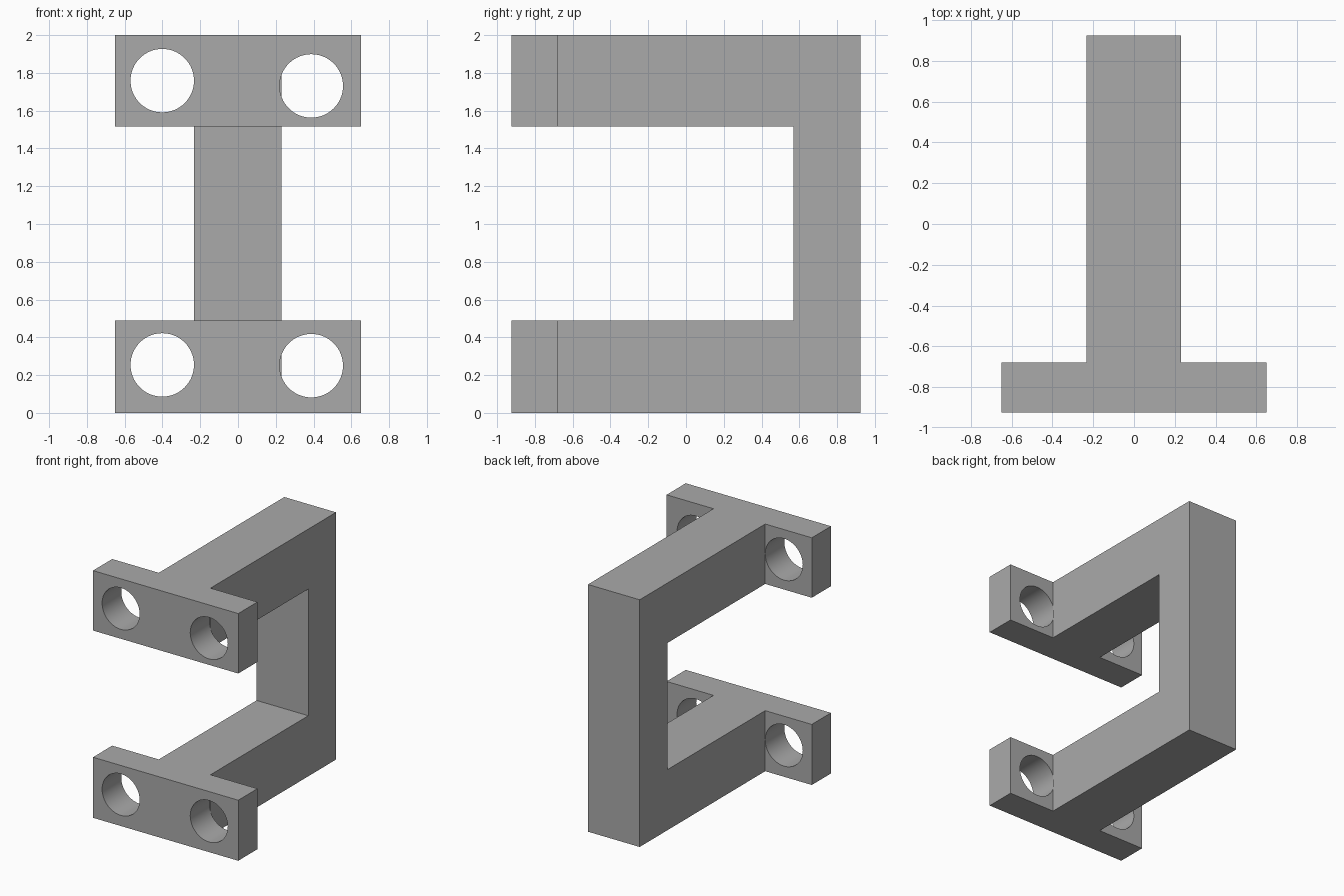
import bpy
import bmesh
import math
from mathutils import Matrix, Vector

cube = bpy.data.objects.get("Cube")
if cube:
    bpy.data.objects.remove(cube, do_unlink=True)

# Single grey finish
grey = bpy.data.materials.new("plain grey")
grey.use_nodes = True
COLOUR = (0.4, 0.4, 0.4, 1)
grey.diffuse_color = COLOUR
grey.node_tree.nodes["Principled BSDF"].inputs["Base Color"].default_value = COLOUR

FRONT, BACK, FLANGE_BACK = -0.925, 0.925, -0.68
RADIUS = 0.168


def make_object(name, bm):
    bmesh.ops.recalc_face_normals(bm, faces=bm.faces)
    mesh = bpy.data.meshes.new(name)
    bm.to_mesh(mesh)
    bm.free()
    mesh.materials.append(grey)
    obj = bpy.data.objects.new(name, mesh)
    bpy.context.collection.objects.link(obj)
    return obj


def box(name, low, high):
    low, high = Vector(low), Vector(high)
    bm = bmesh.new()
    bmesh.ops.create_cube(bm, size=1, matrix=Matrix.Translation((low + high) / 2)
                          @ Matrix.Diagonal((*(high - low), 1)))
    return make_object(name, bm)


def boolean(obj, other, operation):
    mod = obj.modifiers.new(other.name, "BOOLEAN")
    mod.operation, mod.solver, mod.object = operation, "EXACT", other
    bpy.context.view_layer.objects.active = obj
    bpy.ops.object.modifier_apply(modifier=mod.name)
    bpy.data.objects.remove(other, do_unlink=True)


# C-shaped bracket, a side profile extruded across x
profile = [(FLANGE_BACK, 0), (BACK, 0), (BACK, 2), (FLANGE_BACK, 2),
           (FLANGE_BACK, 1.515), (0.57, 1.515), (0.57, 0.49), (FLANGE_BACK, 0.49)]
bm = bmesh.new()
side = bm.faces.new([bm.verts.new((-0.233, y, z)) for y, z in profile])
extruded = bmesh.ops.extrude_face_region(bm, geom=[side])["geom"]
bmesh.ops.translate(bm, vec=(0.463, 0, 0),
                    verts=[v for v in extruded if isinstance(v, bmesh.types.BMVert)])
bracket = make_object("bracket", bm)

# Mounting flanges with two bolt holes each
flanges = [("lower_flange", 0, 0.49, [(-0.401, 0.254), (0.388, 0.25)]),
           ("upper_flange", 1.515, 2, [(-0.401, 1.759), (0.388, 1.731)])]
for name, bottom, top, holes in flanges:
    flange = box(name, (-0.65, FRONT, bottom), (0.65, FLANGE_BACK, top))
    for x, z in holes:
        bm = bmesh.new()
        bmesh.ops.create_cone(bm, cap_ends=True, segments=64, radius1=RADIUS,
                              radius2=RADIUS, depth=0.5,
                              matrix=Matrix.Translation((x, -0.8, z))
                              @ Matrix.Rotation(math.pi / 2, 4, "X"))
        boolean(flange, make_object("hole_cutter", bm), "DIFFERENCE")
    boolean(bracket, flange, "UNION")

# Smooth hole walls, sharp box edges
bpy.ops.object.select_all(action="DESELECT")
bracket.select_set(True)
bpy.context.view_layer.objects.active = bracket
bpy.ops.object.shade_smooth_by_angle(angle=math.radians(30))
